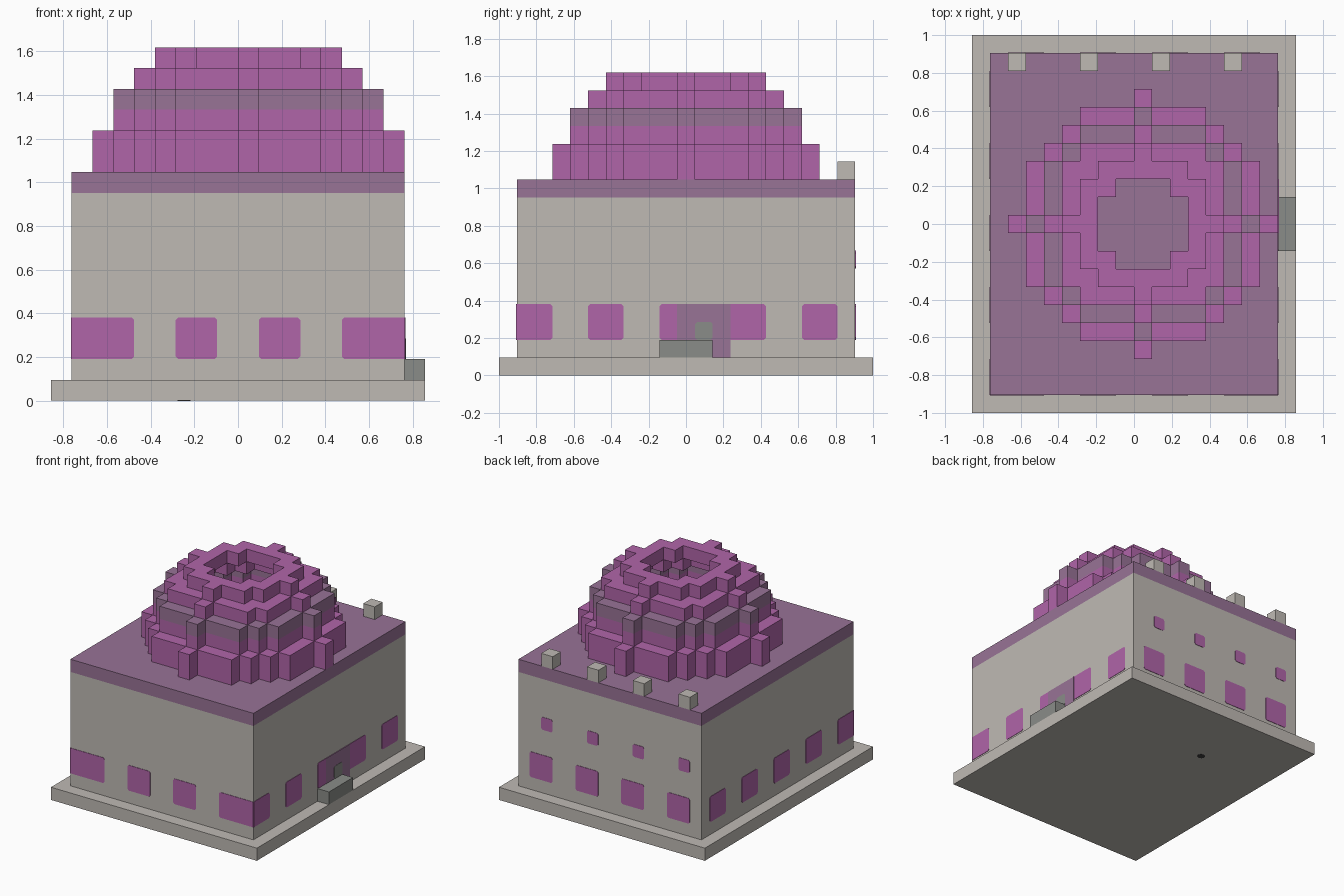
import bpy, bmesh, math
from mathutils import Vector, Matrix

cube = bpy.data.objects.get("Cube")
if cube:
    bpy.data.objects.remove(cube, do_unlink=True)

U = 2 / 21                      # one block
NX, NY = 18, 21                 # footprint in blocks


def material(name, rgb):
    lin = [((c / 255 + 0.055) / 1.055) ** 2.4 for c in rgb] + [1]
    m = bpy.data.materials.new(name)
    m.use_nodes = True
    m.diffuse_color = lin
    m.node_tree.nodes["Principled BSDF"].inputs["Base Color"].default_value = lin
    return m


STONE = material("pale stone", (191, 186, 180))
MAGENTA = material("magenta", (176, 101, 169))
MAUVE = material("dusty mauve", (152, 115, 150))
GREY = material("step grey", (138, 140, 136))
DARK = material("dark grey", (60, 60, 60))


def pos(i, j, k):
    return Vector(((i - NX / 2) * U, (j - NY / 2) * U, k * U))


def finish(name, bm, mat):
    bmesh.ops.recalc_face_normals(bm, faces=bm.faces)
    mesh = bpy.data.meshes.new(name)
    bm.to_mesh(mesh)
    bm.free()
    mesh.materials.append(mat)
    ob = bpy.data.objects.new(name, mesh)
    bpy.context.collection.objects.link(ob)
    return ob


def box(name, lo, hi, mat):
    a, b = pos(*lo), pos(*hi)
    bm = bmesh.new()
    bmesh.ops.create_cube(bm, size=1)
    bmesh.ops.scale(bm, vec=b - a, verts=bm.verts)
    bmesh.ops.translate(bm, vec=(a + b) / 2, verts=bm.verts)
    return finish(name, bm, mat)


def ring(name, radius, k0, k1, mat):
    """Stepped circular wall made of whole blocks."""
    hole = (radius - 1.5) ** 2
    span = range(-radius, radius + 1)
    cells = {(x, y) for x in span for y in span
             if hole < x * x + y * y <= radius * radius}
    bm = bmesh.new()
    for x, y in cells:
        i, j = x + 9, y + 10
        corners = [(i, j), (i + 1, j), (i + 1, j + 1), (i, j + 1)]
        for k in (k0, k1):
            bm.faces.new([bm.verts.new(pos(a, b, k)) for a, b in corners])
        for n, (dx, dy) in enumerate(((0, -1), (1, 0), (0, 1), (-1, 0))):
            if (x + dx, y + dy) not in cells:
                p, q = corners[n], corners[(n + 1) % 4]
                quad = [(*p, k0), (*q, k0), (*q, k1), (*p, k1)]
                bm.faces.new([bm.verts.new(pos(*c)) for c in quad])
    bmesh.ops.remove_doubles(bm, verts=bm.verts, dist=0.001)
    bmesh.ops.recalc_face_normals(bm, faces=bm.faces)
    bmesh.ops.dissolve_limit(bm, angle_limit=0.02, verts=bm.verts, edges=bm.edges)
    return finish(name, bm, mat)


# Each wall: (length in blocks, function from along/up to a point, outward normal)
WALLS = {
    "front": (NX, lambda a, k: pos(a, 1, k), Vector((0, -1, 0))),
    "back": (NX, lambda a, k: pos(a, NY - 1, k), Vector((0, 1, 0))),
    "right": (NY, lambda a, k: pos(NX - 1, a, k), Vector((1, 0, 0))),
    "left": (NY, lambda a, k: pos(1, a, k), Vector((-1, 0, 0))),
}


def plate(name, wall, a0, a1, k0, k1, mat, depth=0.003, cut=0.12):
    """Thin panel on a wall; corners are clipped except at the wall's ends."""
    length, place, normal = WALLS[wall]
    c0 = 0 if a0 == 1 else cut
    c1 = 0 if a1 == length - 1 else cut
    outline = []
    for a, k, sa, sk, c in ((a0, k0, 1, 1, c0), (a1, k0, -1, 1, c1),
                            (a1, k1, -1, -1, c1), (a0, k1, 1, -1, c0)):
        pair = [(a, k + sk * c), (a + sa * c, k)] if c else [(a, k)]
        outline += pair if sa == sk else pair[::-1]
    bm = bmesh.new()
    face = bm.faces.new([bm.verts.new(place(a, k)) for a, k in outline])
    out = bmesh.ops.extrude_face_region(bm, geom=[face])["geom"]
    bmesh.ops.translate(bm, vec=normal * depth,
                        verts=[v for v in out if isinstance(v, bmesh.types.BMVert)])
    return finish(name, bm, mat)


# Plinth, walls and roof slab
box("plinth", (0, 0, 0), (NX, NY, 1), STONE)
box("walls", (1, 1, 1), (NX - 1, NY - 1, 10), STONE)
box("roof_slab", (1, 1, 10), (NX - 1, NY - 1, 11), MAUVE)

# Stepped hollow dome
ring("dome_lower_tier", 7, 11, 13, MAGENTA)
ring("dome_middle_tier", 6, 13, 14, MAGENTA)
ring("dome_band", 6, 14, 15, MAUVE)
ring("dome_upper_tier", 5, 15, 16, MAGENTA)
ring("dome_crown", 4, 16, 17, MAGENTA)

# Roof posts and the back windows below them
for i in range(2, 17, 4):
    box("roof_post", (i, 19, 11), (i + 1, 20, 12), STONE)
    plate("back_window", "back", i, i + 2, 2, 4, MAGENTA)
    plate("back_small_window", "back", i, i + 1, 6, 7, MAGENTA)

# Front windows
for a, b in ((1, 4), (6, 8), (10, 12), (14, 17)):
    plate("front_window", "front", a, b, 2, 4, MAGENTA)

# Side windows
for j in range(1, 18, 4):
    plate("left_window", "left", j, j + 2, 2, 4, MAGENTA)
for a, b in ((1, 3), (5, 7), (9, 15), (17, 19)):
    plate("right_window", "right", a, b, 2, 4, MAGENTA)

# Doorway, door panel and step
plate("doorway", "right", 10, 13, 1, 4, MAUVE, depth=0.005, cut=0)
plate("door_panel", "right", 11, 12, 2, 3, GREY, depth=0.007)
box("door_step", (NX - 1, 9, 1), (NX, 12, 2), GREY)

# Small round plate under the plinth
bm = bmesh.new()
bmesh.ops.create_cone(bm, cap_ends=True, segments=8, radius1=0.03, radius2=0.03, depth=0.002)
bmesh.ops.translate(bm, vec=pos(6.4, 15.3, 0), verts=bm.verts)
finish("underside_plate", bm, DARK)
